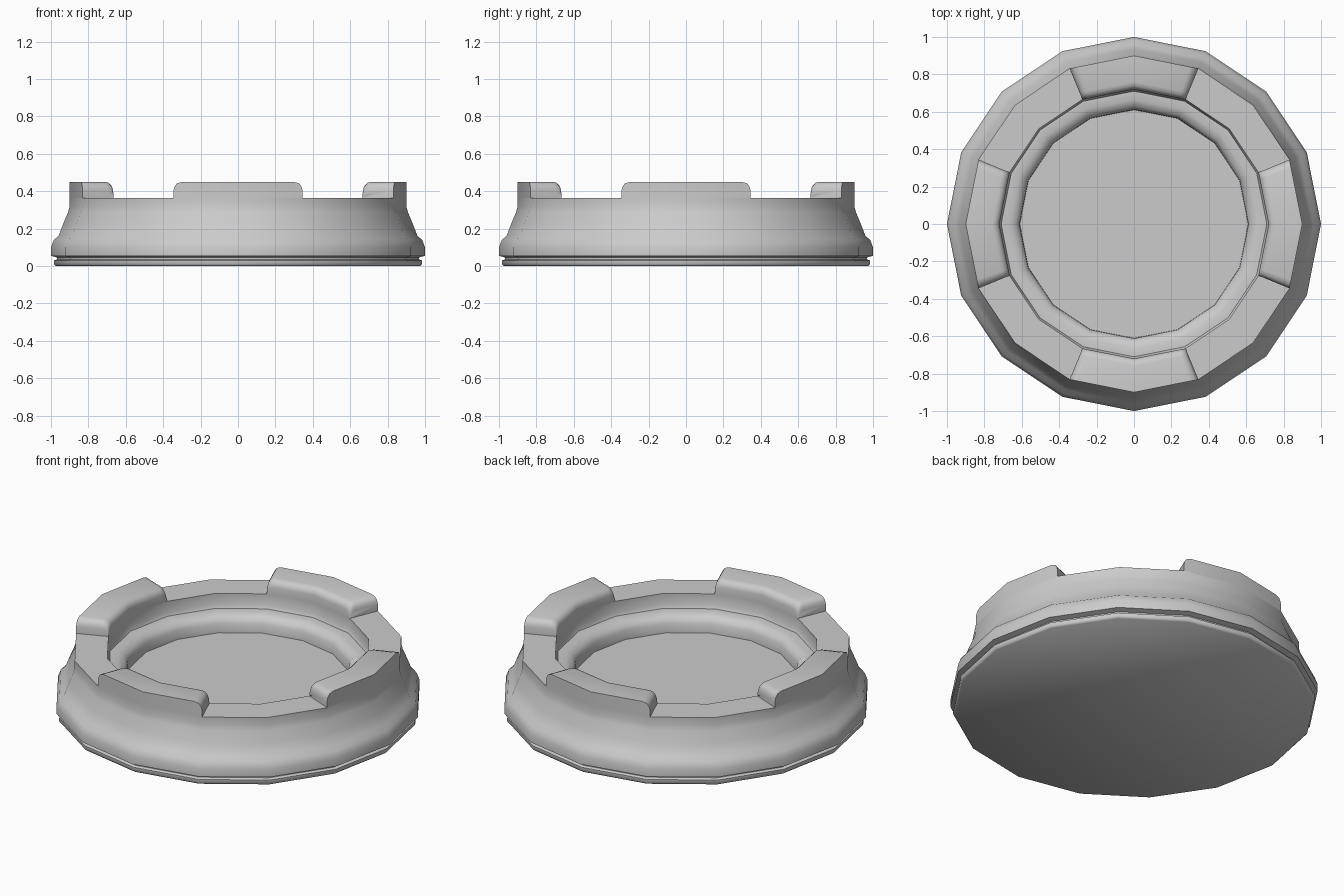
import bpy, bmesh, math

if "Cube" in bpy.data.objects:
    bpy.data.objects.remove(bpy.data.objects["Cube"])

SIDES = 16


def ring_point(step, r, z):
    """Point on the 16-sided outline; fractional steps lie on the straight facet."""
    i = math.floor(step)
    f = step - i
    a, b = (2 * math.pi * k / SIDES for k in (i, i + 1))
    x = math.cos(a) * (1 - f) + math.cos(b) * f
    y = math.sin(a) * (1 - f) + math.sin(b) * f
    return (r * x, r * y, z)


def finish(bm, name):
    bmesh.ops.recalc_face_normals(bm, faces=bm.faces)
    mesh = bpy.data.meshes.new(name)
    bm.to_mesh(mesh)
    bm.free()
    obj = bpy.data.objects.new(name, mesh)
    bpy.context.collection.objects.link(obj)
    bpy.ops.object.select_all(action='DESELECT')
    obj.select_set(True)
    bpy.context.view_layer.objects.active = obj
    bpy.ops.object.shade_smooth_by_angle(angle=math.radians(50))
    return obj


# Round base: lathe profile from underside, over the rim, down to the dish floor
profile = [(0.975, 0.0), (0.985, 0.01), (0.985, 0.03), (0.968, 0.036),
           (0.968, 0.046), (1.0, 0.055), (1.0, 0.10), (0.985, 0.14),
           (0.96, 0.16), (0.935, 0.225), (0.908, 0.29), (0.9, 0.32), (0.9, 0.365),
           (0.72, 0.365), (0.72, 0.30), (0.71, 0.28), (0.665, 0.28),
           (0.63, 0.265), (0.612, 0.235), (0.61, 0.18)]
bm = bmesh.new()
rings = [[bm.verts.new(ring_point(s, r, z)) for s in range(SIDES)] for r, z in profile]
for lo, hi in zip(rings, rings[1:]):
    for i in range(SIDES):
        j = (i + 1) % SIDES
        bm.faces.new((lo[i], lo[j], hi[j], hi[i]))
bm.faces.new(rings[0])
bm.faces.new(rings[-1])
finish(bm, "round_base")

# Four raised lugs, each two facets long, with rounded ends and inner edge
half = [(1.0, 0.405), (0.985, 0.425), (0.95, 0.442), (0.87, 0.45)]
stations = [(-t, h) for t, h in half] + [(0.0, 0.45)] + [(t, h) for t, h in reversed(half)]
for n in range(4):
    bm = bmesh.new()
    sections = []
    for t, h in stations:
        d = min(0.04, h - 0.37)
        section = [(0.9, 0.365), (0.9, h), (0.72 + d, h), (0.72 + d * 0.5, h - d * 0.13),
                   (0.72 + d * 0.13, h - d * 0.5), (0.72, h - d), (0.72, 0.365)]
        sections.append([bm.verts.new(ring_point(n * 4 + t, r, z)) for r, z in section])
    for a, b in zip(sections, sections[1:]):
        for i in range(len(a) - 1):
            bm.faces.new((a[i], a[i + 1], b[i + 1], b[i]))
    bm.faces.new(sections[0])
    bm.faces.new(sections[-1])
    finish(bm, f"rim_lug_{n + 1}")
